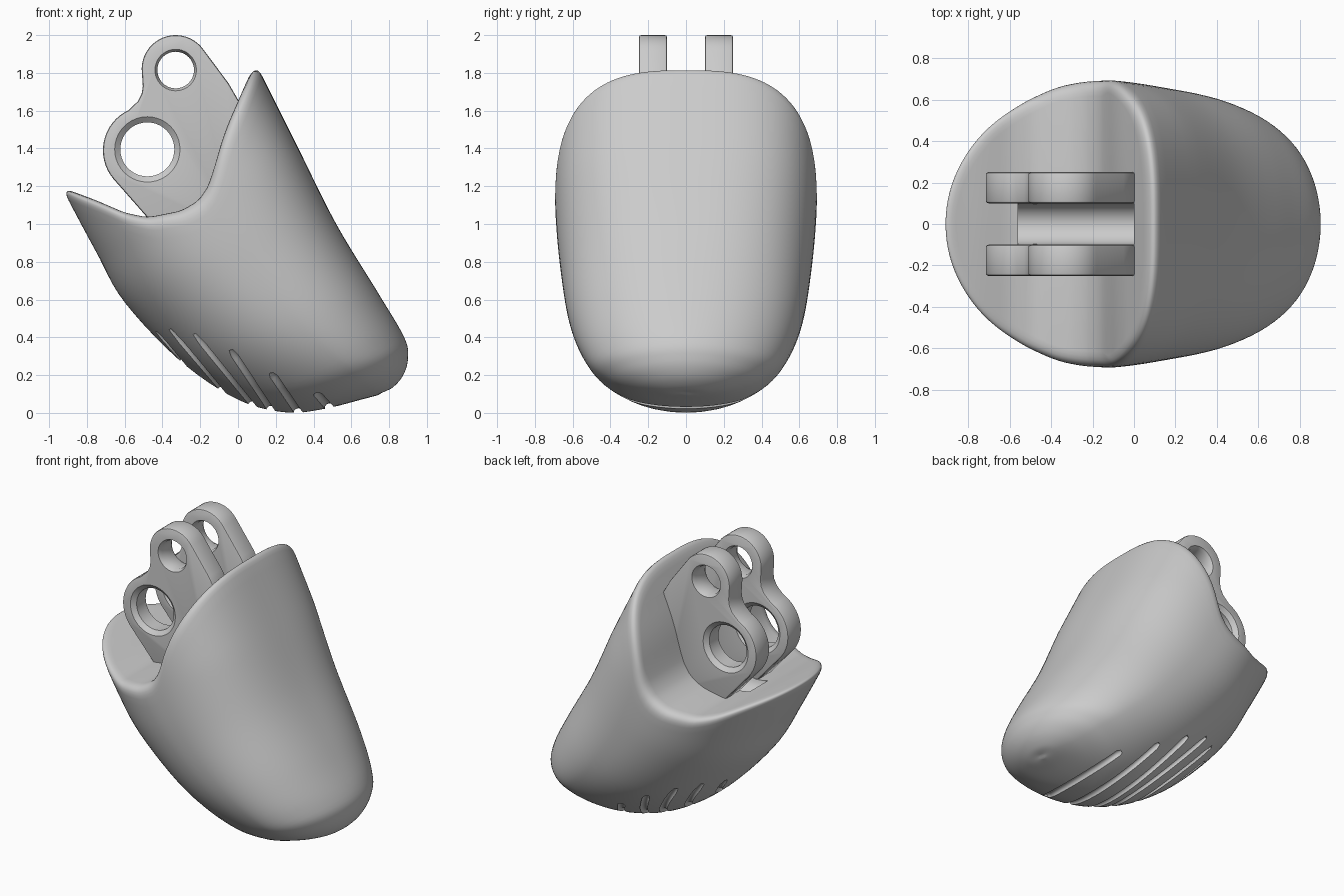
import bpy, bmesh
from math import sin, cos, pi, radians, hypot
from mathutils import Vector

if "Cube" in bpy.data.objects:
    bpy.data.objects.remove(bpy.data.objects["Cube"])

# Shell sections: inner-side x,z / outer-side x,z / half width / widest position
SECTIONS = [
    (-1.05, 1.42, 0.00, 2.04, .70, .54), (-.90, 1.13, .13, 1.78, .70, .54),
    (-.75, .85, .32, 1.40, .695, .54), (-.60, .585, .52, 1.00, .67, .55),
    (-.30, .27, .745, .63, .615, .58), (0.0, .07, .88, .40, .52, .61),
    (.25, .003, .90, .29, .405, .61), (.45, .02, .875, .20, .275, .59),
    (.67, .075, .82, .135, .13, .55), (.745, .095, .765, .11, .02, .5)]
# Saddle cut across the open end (x, z)
SADDLE = [(-1.3, 1.35), (-.87, 1.17), (-.75, 1.125), (-.6, 1.06), (-.48, 1.035),
          (-.3, 1.07), (-.2, 1.13), (-.145, 1.22), (-.11, 1.36), (-.07, 1.49),
          (0, 1.65), (.07, 1.81), (.13, 1.95), (.4, 2.5)]
N, ROWS = 128, 44


def saddle(x):
    def lin(q):
        for (x0, z0), (x1, z1) in zip(SADDLE, SADDLE[1:]):
            if q <= x1:
                break
        return z0 + (z1 - z0) * (q - x0) / (x1 - x0)
    return sum(lin(x + k * .01) for k in range(-3, 4)) / 7


def section(t):
    i = min(int(t), len(SECTIONS) - 2)
    f = t - i
    p = [SECTIONS[max(0, min(len(SECTIONS) - 1, i + k))] for k in (-1, 0, 1, 2)]
    return [.5 * (2 * b + (c - a) * f + (2 * a - 5 * b + 4 * c - d) * f * f
                  + (3 * b - a - 3 * c + d) * f ** 3) for a, b, c, d in zip(*p)]


def surf(t, th):
    lx, lz, rx, rz, w, c = section(t)
    ca, sa = cos(th), sin(th)
    tip = max(0, min(1, (t - 2) / 3))       # squarer at the rim, rounder at the tip
    n = 2.42 + .35 * ca - tip * (.5 + .3 * ca)
    u = abs(ca) ** (2 / n) * (1 if ca >= 0 else -1)
    v = abs(sa) ** (2 / n) * (1 if sa >= 0 else -1)
    s = c + u * ((1 - c) if u > 0 else c)
    return Vector((lx + (rx - lx) * s, w * v, lz + (rz - lz) * s))


def new_object(name, bm):
    bmesh.ops.recalc_face_normals(bm, faces=bm.faces)
    me = bpy.data.meshes.new(name)
    bm.to_mesh(me)
    bm.free()
    ob = bpy.data.objects.new(name, me)
    bpy.context.collection.objects.link(ob)
    return ob


def prism(name, pts, axis, lo, hi):
    """Extrude a closed 2D outline along x or y."""
    bm = bmesh.new()
    ends = [[bm.verts.new((a, d, b) if axis == 'y' else (d, a, b)) for a, b in pts]
            for d in (lo, hi)]
    for e in ends:
        bm.faces.new(e)
    for i in range(len(pts)):
        j = (i + 1) % len(pts)
        bm.faces.new((ends[0][i], ends[0][j], ends[1][j], ends[1][i]))
    return new_object(name, bm)


def lofted(name, loops):
    """Skin a row of vertex loops and cap both ends."""
    bm = bmesh.new()
    rows = [[bm.verts.new(p) for p in loop] for loop in loops]
    for a, b in zip(rows, rows[1:]):
        for k in range(len(a)):
            bm.faces.new((a[k], a[k - 1], b[k - 1], b[k]))
    bm.faces.new(rows[0])
    bm.faces.new(rows[-1])
    return new_object(name, bm)


def apply(ob, mod):
    bpy.context.view_layer.objects.active = ob
    bpy.ops.object.modifier_apply(modifier=mod.name)


def cut_away(ob, cutter):
    m = ob.modifiers.new('cut', 'BOOLEAN')
    m.operation, m.object, m.solver = 'DIFFERENCE', cutter, 'EXACT'
    apply(ob, m)
    bpy.data.objects.remove(cutter)


def smooth(ob, angle):
    bpy.ops.object.select_all(action='DESELECT')
    ob.select_set(True)
    bpy.context.view_layer.objects.active = ob
    bpy.ops.object.shade_smooth_by_angle(angle=radians(angle))


def arc(cx, cz, r, a0, a1, n):
    return [(cx + r * cos(radians(a0 + (a1 - a0) * i / n)),
             cz + r * sin(radians(a0 + (a1 - a0) * i / n))) for i in range(n + 1)]


def solve(th, lo, hi, above):
    """Find t on a lengthwise line where above(point) turns false."""
    for _ in range(30):
        mid = (lo + hi) / 2
        lo, hi = (mid, hi) if above(surf(mid, th)) else (lo, mid)
    return lo


def build_shell(name):
    angles = [2 * pi * (i + .5) / N for i in range(N)]
    cut = [solve(th, 0, 4, lambda p: p.z > saddle(p.x)) for th in angles]
    corner = [surf(t, th) for t, th in zip(cut, angles)]
    bm = bmesh.new()
    rings = []
    for i, th in enumerate(angles):
        t0, b = cut[i] + .24, corner[i]
        a = surf(t0, th)
        tan = corner[(i + 1) % N] - corner[i - 1]
        length = hypot(tan.x, tan.y)
        nx, ny = -tan.y / length, tan.x / length
        slope = (saddle(b.x + .01) - saddle(b.x - .01)) / .02
        d = .08 / hypot(1, slope * nx) ** .6
        cx = b.x + nx * d
        c = Vector((cx, b.y + ny * d, saddle(cx)))
        # rounded lip, then the outer wall down to the tip
        col = [c * (1 - k) ** 2 + b * 2 * k * (1 - k) + a * k * k
               for k in (0, .15, .3, .4, .5, .6, .7, .85)]
        t1 = len(SECTIONS) - 1
        col += [surf(t0 + (t1 - t0) * k / ROWS, th) for k in range(ROWS + 1)]
        rings.append([bm.verts.new(p) for p in col])
    for i in range(N):
        p, q = rings[i], rings[(i + 1) % N]
        for k in range(len(p) - 1):
            bm.faces.new((p[k], p[k + 1], q[k + 1], q[k]))
    bm.faces.new([r[-1] for r in rings])
    # saddle floor: strips straight across y
    for i in range(N // 2 - 1):
        bm.faces.new((rings[i][0], rings[i + 1][0], rings[N - 2 - i][0], rings[N - 1 - i][0]))
    return new_object(name, bm)


shell = build_shell('fingertip_shell')

# Grip grooves: round cuts following slanted slices over the pad
for x0, z0, x1, z1 in [(-.475, .48, -.17, .12), (-.45, .55, -.08, .11), (-.29, .49, .06, .06),
                       (-.05, .35, .17, .02), (.17, .22, .32, 0), (.41, .11, .49, .02)]:
    d = Vector((x1 - x0, 0, z1 - z0)).normalized()
    nrm = Vector((d.z, 0, -d.x))            # towards the rim side
    start = Vector((x0, 0, z0))
    path = []
    for k in range(-80, 81):
        th = pi + k * pi * .6 / 80
        p = surf(solve(th, 1.2, 8.8, lambda q: (q - start).dot(nrm) > 0), th)
        if p.x >= x0 and abs((p - start).dot(nrm)) < .005:
            path.append(p)
    loops = []
    for i, p in enumerate(path):
        tan = (path[min(i + 1, len(path) - 1)] - path[max(i - 1, 0)]).normalized()
        side = tan.cross(nrm)
        r = .012 if i in (0, len(path) - 1) else .024
        loops.append([p + (nrm * cos(a) + side * sin(a)) * r
                      for a in [2 * pi * j / 12 for j in range(12)]])
    if len(loops) > 2:
        cut_away(shell, lofted('groove_cutter', loops))

# Round-bottomed channel between the hinge lugs
channel = arc(0, 1.06, .1, 180, 360, 16) + [(.1, 1.72), (-.1, 1.72)]
cut_away(shell, prism('channel_cutter', channel, 'x', -.56, 0))
smooth(shell, 35)

# Pair of hinge lugs
outline = (arc(-.33, 1.82, .18, 35, 187, 20) + [(-.504, 1.73), (-.51, 1.69), (-.53, 1.65)]
           + arc(-.48, 1.39, .235, 115, 220, 16)
           + [(-.45, 1.0), (-.3, .95), (.005, .95), (.005, 1.65), (-.05, 1.745)])
for side, y0 in (('front', -.25), ('back', .10)):
    y1 = y0 + .15
    lug = prism(side + '_hinge_lug', outline, 'y', y0, y1)
    bev = lug.modifiers.new('edge', 'BEVEL')
    bev.width, bev.segments, bev.angle_limit = .012, 2, radians(60)
    apply(lug, bev)
    # countersunk pin holes
    for cx, cz, r, flare in ((-.33, 1.815, .097, .013), (-.48, 1.395, .143, .03)):
        profile = [(y0 - .01, r + flare * 1.4), (y0 + .025, r),
                   (y1 - .025, r), (y1 + .01, r + flare * 1.4)]
        cut_away(lug, lofted('hole_cutter', [
            [(cx + q * cos(2 * pi * k / 40), y, cz + q * sin(2 * pi * k / 40))
             for k in range(40)] for y, q in profile]))
    smooth(lug, 30)
